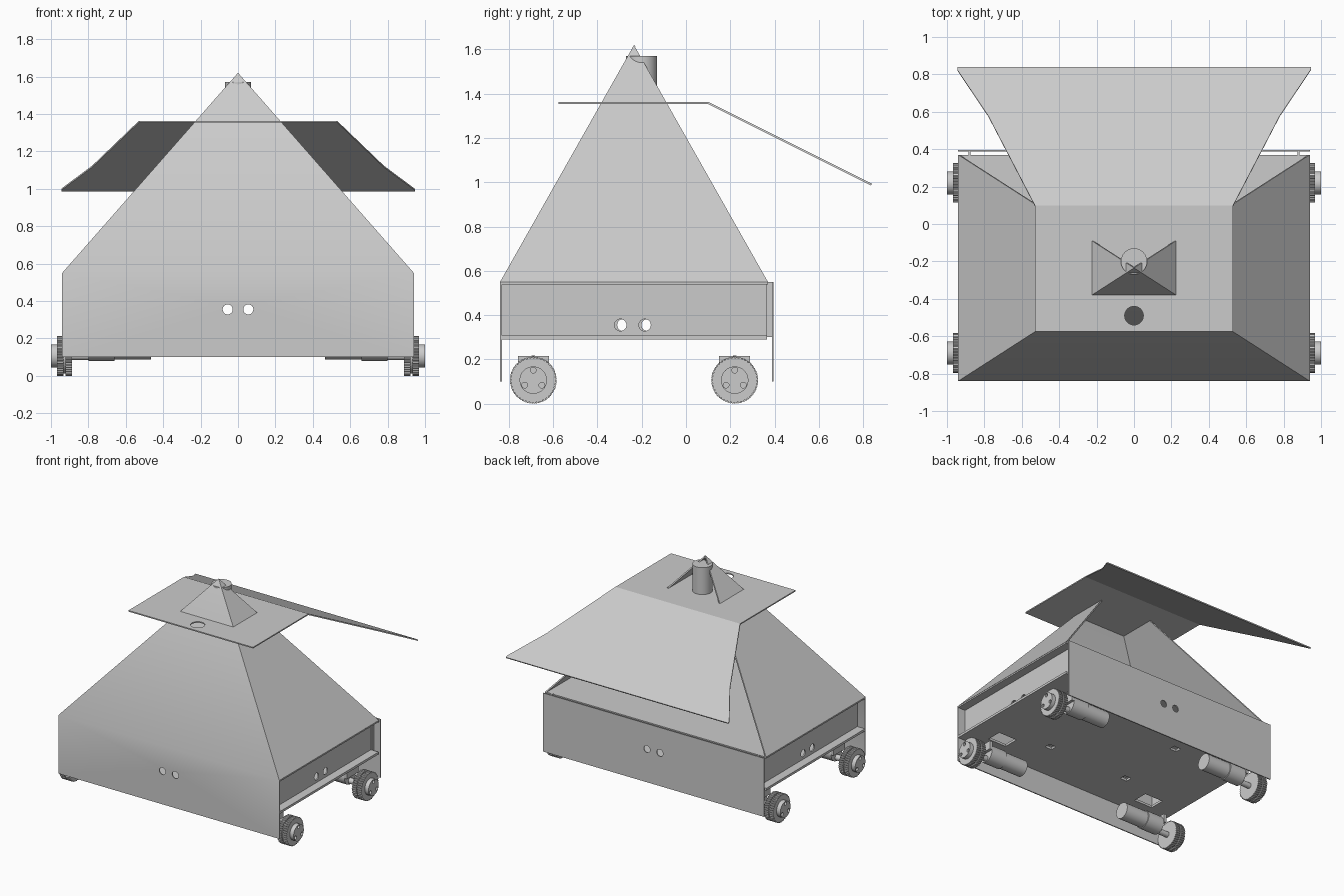
import bpy, bmesh
from math import sin, cos, pi, radians
from mathutils import Vector, Matrix

old = bpy.data.objects.get("Cube")
if old:
    bpy.data.objects.remove(old, do_unlink=True)

GREY = (0.6, 0.6, 0.6, 1)
mat = bpy.data.materials.new("sheet_grey")
mat.use_nodes = True
mat.diffuse_color = GREY
mat.node_tree.nodes["Principled BSDF"].inputs["Base Color"].default_value = GREY


def finish(name, bm):
    me = bpy.data.meshes.new(name)
    bm.to_mesh(me)
    bm.free()
    me.materials.append(mat)
    ob = bpy.data.objects.new(name, me)
    bpy.context.collection.objects.link(ob)
    return ob


def only(ob):
    bpy.ops.object.select_all(action='DESELECT')
    ob.select_set(True)
    bpy.context.view_layer.objects.active = ob


def smooth(ob, angle=35):
    only(ob)
    bpy.ops.object.shade_smooth_by_angle(angle=radians(angle))
    return ob


def add_box(bm, lo, hi):
    lo, hi = Vector(lo), Vector(hi)
    size = Matrix.Diagonal((*(hi - lo), 1))
    bmesh.ops.create_cube(bm, size=1, matrix=Matrix.Translation((lo + hi) / 2) @ size)


def add_rod(bm, centre, r, length, axis, segs=32):
    turn = {'X': Matrix.Rotation(pi / 2, 4, 'Y'),
            'Y': Matrix.Rotation(pi / 2, 4, 'X'), 'Z': Matrix()}[axis]
    bmesh.ops.create_cone(bm, cap_ends=True, segments=segs, radius1=r, radius2=r,
                          depth=length, matrix=Matrix.Translation(centre) @ turn)


def box(name, lo, hi):
    bm = bmesh.new()
    add_box(bm, lo, hi)
    return finish(name, bm)


def sheet(name, faces, inside, thick):
    # thin metal sheet thickened towards a point inside the body
    bm = bmesh.new()
    for f in faces:
        face = bm.faces.new([bm.verts.new(p) for p in f])
        face.normal_update()
        if face.normal.dot(Vector(inside) - face.calc_center_median()) > 0:
            face.normal_flip()
    bmesh.ops.remove_doubles(bm, verts=bm.verts, dist=0.0001)
    ob = finish(name, bm)
    mod = ob.modifiers.new("thickness", 'SOLIDIFY')
    mod.thickness, mod.offset = thick, -1
    only(ob)
    bpy.ops.object.convert(target='MESH')
    return ob


def cut(ob, fill):
    # subtract a set of disjoint shapes
    bm = bmesh.new()
    fill(bm)
    cutter = finish("cutter", bm)
    cutter.hide_render = True
    mod = ob.modifiers.new("cut", 'BOOLEAN')
    mod.operation, mod.solver, mod.object = 'DIFFERENCE', 'EXACT', cutter
    only(ob)
    bpy.ops.object.convert(target='MESH')
    bpy.data.objects.remove(cutter, do_unlink=True)


W, FRONT, BACK, FOLD = 0.94, -0.84, 0.37, 0.55
APEX = (0, -0.235, 1.62)
CORE = (0, -0.235, 0.6)


# Front sheet folded back into the hood, with the back panel sharing its sight holes
def sight_holes(y):
    def fill(bm):
        for x in (-0.055, 0.055):
            add_rod(bm, (x, y, 0.355), 0.027, 0.1, 'Y', 24)
    return fill


front = sheet("front_sheet", [
    [(-W, FRONT, 0.1), (W, FRONT, 0.1), (W, FRONT, FOLD), (-W, FRONT, FOLD)],
    [(-W, FRONT, FOLD), (W, FRONT, FOLD), APEX]], CORE, 0.008)
cut(front, sight_holes(FRONT))
smooth(front)
back = box("back_panel", (-W, 0.388, 0.1), (W, 0.396, FOLD))
cut(back, sight_holes(0.39))

# Base plate with motor slots and small cable holes
base = box("base_plate", (-W, FRONT + 0.004, 0.29), (W, 0.366, 0.308))


def base_openings(bm):
    for sx in (-1, 1):
        for y in (-0.65, 0.22):
            add_box(bm, (sx * 0.68 - 0.08, y - 0.06, 0.2), (sx * 0.68 + 0.08, y + 0.06, 0.4))
        for y in (-0.51, 0.04):
            add_box(bm, (sx * 0.35 - 0.03, y - 0.025, 0.2), (sx * 0.35 + 0.03, y + 0.025, 0.4))


cut(base, base_openings)
box("deck", (-W, FRONT + 0.004, 0.538), (W, BACK, 0.549))

# Hood sides, recessed side walls and back posts
for s, side in ((1, "left"), (-1, "right")):
    sheet(side + "_hood", [[(s * W, FRONT, FOLD), (s * W, BACK, FOLD), APEX]], CORE, 0.01)
    wall = box(side + "_wall", (s * 0.87 - 0.005, FRONT + 0.004, 0.3),
               (s * 0.87 + 0.005, 0.366, 0.542))

    def wall_holes(bm):
        for y in (-0.29, -0.18):
            add_rod(bm, (s * 0.87, y - s * 0.006, 0.355), 0.027, 0.1, 'X', 24)

    cut(wall, wall_holes)
    box(side + "_post", (s * 0.88 - 0.006, 0.364, 0.3), (s * 0.88 + 0.006, 0.39, FOLD))

# Roof plate with a round vent, and the raised back flap
roof = box("roof_plate", (-0.53, -0.575, 1.354), (0.53, 0.1, 1.363))
cut(roof, lambda bm: add_rod(bm, (0, -0.49, 1.36), 0.05, 0.1, 'Z'))
half = [(0.53, 0.1), (0.78, 0.58), (0.945, 0.825), (0.945, 0.84)]
outline = half + [(-x, y) for x, y in reversed(half)]
sheet("back_flap", [[(x, y, 1.363 - 0.5 * (y - 0.1)) for x, y in outline]], CORE, 0.009)

# Chimney
bm = bmesh.new()
add_rod(bm, (0, -0.2, 1.465), 0.07, 0.21, 'Z', 48)
smooth(finish("chimney", bm))


# Wheels and motors
def add_gear(bm, x0, x1, centre, teeth=40, phase=0):
    rings = []
    for x in (x0, x1):
        ring = []
        for i in range(teeth * 4):
            a = 2 * pi * (i + phase) / (teeth * 4)
            r = 0.106 if i % 4 < 2 else 0.1
            ring.append(bm.verts.new((x, centre[0] + r * sin(a), centre[1] + r * cos(a))))
        bm.faces.new(ring)
        rings.append(ring)
    n = len(rings[0])
    for i in range(n):
        j = (i + 1) % n
        bm.faces.new((rings[0][i], rings[0][j], rings[1][j], rings[1][i]))


AXLE = 0.106
for s, side in ((1, "left"), (-1, "right")):
    for y, end in ((-0.69, "front"), (0.22, "back")):
        tag = end + "_" + side

        bm = bmesh.new()
        add_gear(bm, s * 0.888, s * 0.923, (y, AXLE))
        add_gear(bm, s * 0.933, s * 0.968, (y, AXLE), phase=2)
        add_rod(bm, (s * 0.928, y, AXLE), 0.094, 0.03, 'X')
        bmesh.ops.recalc_face_normals(bm, faces=bm.faces)
        finish(tag + "_tyre", bm)

        bm = bmesh.new()
        add_rod(bm, (s * 0.98, y, AXLE), 0.062, 0.04, 'X')
        hub = finish(tag + "_hub", bm)

        def bolt_holes(bm):
            for k in range(3):
                a = 2 * pi * k / 3
                add_rod(bm, (s, y + 0.045 * sin(a), AXLE + 0.045 * cos(a)), 0.013, 0.03, 'X', 16)

        cut(hub, bolt_holes)
        smooth(hub)

        bm = bmesh.new()
        add_rod(bm, (s * 0.73, y, 0.148), 0.069, 0.14, 'X')
        add_rod(bm, (s * 0.565, y, 0.148), 0.062, 0.2, 'X')
        add_rod(bm, (s * 0.85, y, AXLE), 0.022, 0.12, 'X', 16)
        smooth(finish(tag + "_motor", bm))
        box(tag + "_motor_mount", (s * 0.81 - 0.012, y - 0.07, 0.15), (s * 0.81 + 0.012, y + 0.07, 0.215))
